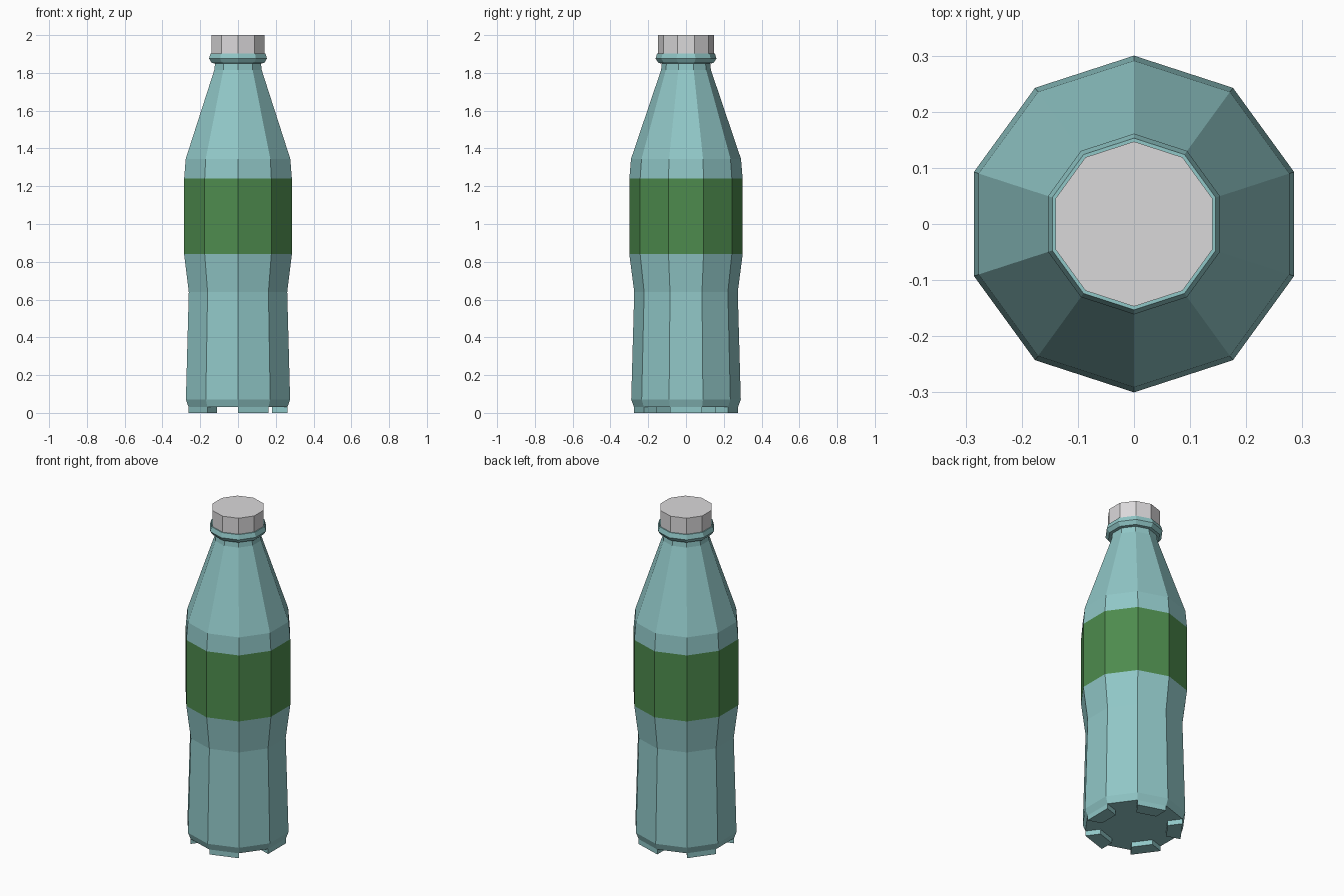
import bpy, bmesh, math

if "Cube" in bpy.data.objects:
    bpy.data.objects.remove(bpy.data.objects["Cube"])

N = 10  # sides


def material(name, rgb):
    m = bpy.data.materials.new(name)
    m.diffuse_color = (*rgb, 1)
    m.use_nodes = True
    m.node_tree.nodes["Principled BSDF"].inputs["Base Color"].default_value = m.diffuse_color
    return m


teal = material("teal glass", (0.28, 0.57, 0.57))
green = material("green label", (0.075, 0.26, 0.075))
grey = material("light grey cap", (0.70, 0.69, 0.70))


def finish(bm, name, mats):
    bmesh.ops.recalc_face_normals(bm, faces=bm.faces)
    me = bpy.data.meshes.new(name)
    bm.to_mesh(me)
    bm.free()
    for m in mats:
        me.materials.append(m)
    ob = bpy.data.objects.new(name, me)
    bpy.context.collection.objects.link(ob)
    return ob


def ring(bm, r, z):
    # corners point along +y and -y
    return [bm.verts.new((r * math.cos(math.pi / 2 + 2 * math.pi * i / N),
                          r * math.sin(math.pi / 2 + 2 * math.pi * i / N), z))
            for i in range(N)]


def lathe(bm, profile):
    rings = [ring(bm, r, z) for r, z in profile]
    for a, b in zip(rings, rings[1:]):
        for i in range(N):
            j = (i + 1) % N
            bm.faces.new((a[i], a[j], b[j], b[i]))
    bm.faces.new(rings[0][::-1])
    bm.faces.new(rings[-1])
    return rings


# bottle body with the label band coloured by height
bm = bmesh.new()
lathe(bm, [(0.275, 0.03), (0.29, 0.07), (0.274, 0.64), (0.30, 0.84),
           (0.30, 1.24), (0.291, 1.345), (0.132, 1.815), (0.128, 1.85),
           (0.145, 1.852), (0.161, 1.875), (0.153, 1.903)])
for f in bm.faces:
    if 0.84 < f.calc_center_median().z < 1.24:
        f.material_index = 1
finish(bm, "bottle_body", [teal, green])

# five feet on alternate sides of the base
bm = bmesh.new()
rings = [ring(bm, r, z) for r, z in
         ((0.275, 0.03), (0.275, 0.0), (0.19, 0.0), (0.19, 0.03))]
for i in range(1, N, 2):
    j = (i + 1) % N
    for a, b in zip(rings, rings[1:]):
        bm.faces.new((a[i], a[j], b[j], b[i]))
    for k in (i, j):
        bm.faces.new([r[k] for r in rings])
finish(bm, "feet", [teal])

# screw cap
bm = bmesh.new()
lathe(bm, [(0.147, 1.90), (0.147, 2.0)])
finish(bm, "cap", [grey])
